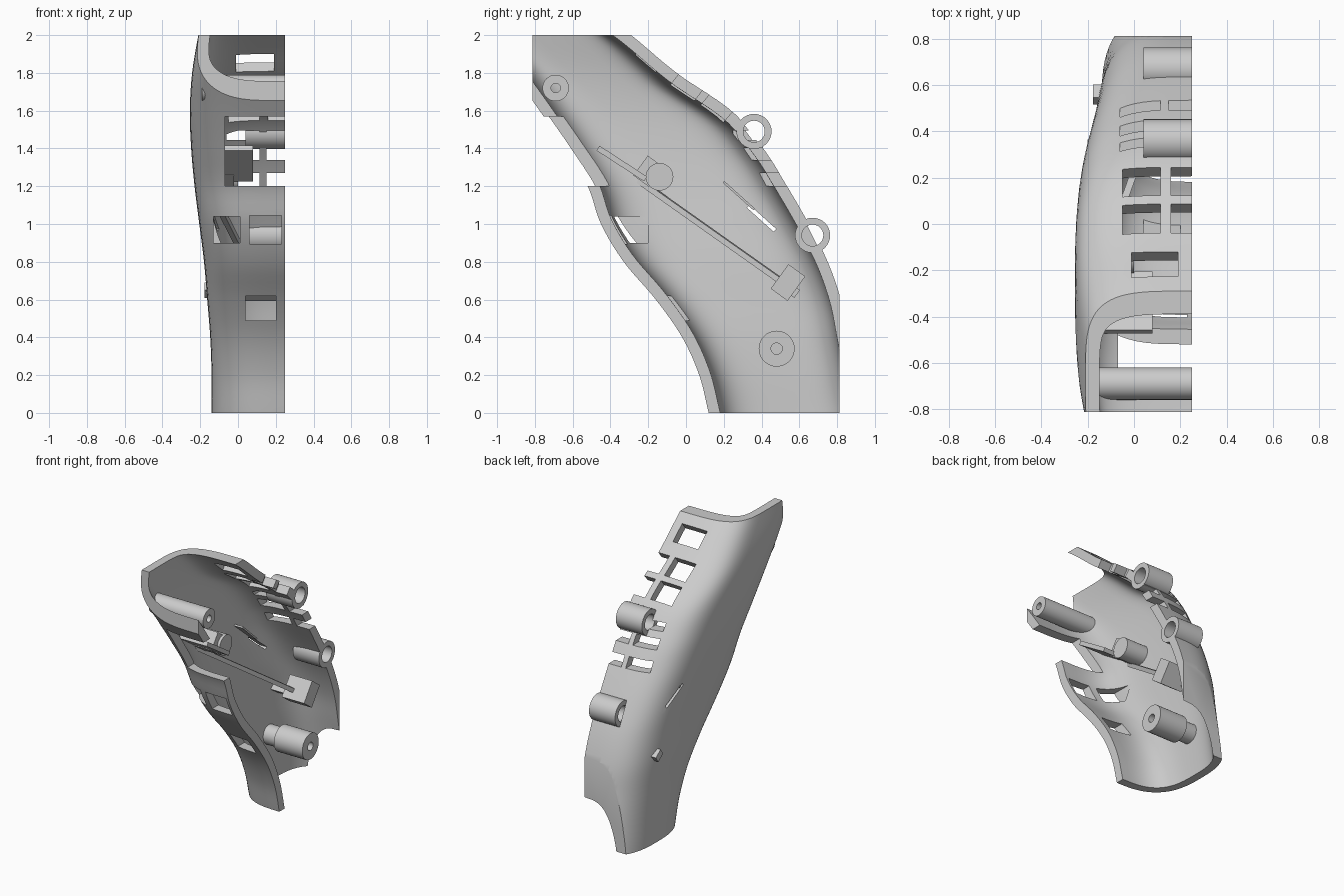
import bpy, bmesh
from math import sin, cos, pi, radians
from mathutils import Matrix, Vector

cube = bpy.data.objects.get("Cube")
if cube:
    bpy.data.objects.remove(cube)

grey = bpy.data.materials.new("plain_grey")
grey.use_nodes = True
grey.diffuse_color = (0.6, 0.6, 0.6, 1)
grey.node_tree.nodes["Principled BSDF"].inputs["Base Color"].default_value = (0.6, 0.6, 0.6, 1)

SEAM = 0.25


def finish(name, bm):
    mesh = bpy.data.meshes.new(name)
    bm.to_mesh(mesh)
    bm.free()
    mesh.materials.append(grey)
    ob = bpy.data.objects.new(name, mesh)
    bpy.context.collection.objects.link(ob)
    return ob


def activate(ob):
    bpy.ops.object.select_all(action="DESELECT")
    ob.select_set(True)
    bpy.context.view_layer.objects.active = ob


def smooth(ob):
    activate(ob)
    bpy.ops.object.shade_smooth_by_angle(angle=radians(35))


def box(name, x0, x1, y, z, along, across, tilt=0):
    """Box spanning x0..x1, its length tilted down towards the back."""
    bm = bmesh.new()
    m = (Matrix.Translation(((x0 + x1) / 2, y, z)) @ Matrix.Rotation(radians(-tilt), 4, "X")
         @ Matrix.Diagonal((x1 - x0, along, across, 1)))
    bmesh.ops.create_cube(bm, size=1, matrix=m)
    return finish(name, bm)


def tube(name, x0, x1, y, z, r, bore=0.0, sides=32):
    """Cylinder along x, hollow when a bore is given."""
    bm = bmesh.new()

    def ring(x, rad):
        return [bm.verts.new((x, y + rad * cos(2 * pi * k / sides), z + rad * sin(2 * pi * k / sides)))
                for k in range(sides)]

    loops = [ring(x0, r), ring(x1, r)]
    if bore:
        loops += [ring(x1, bore), ring(x0, bore)]
        loops.append(loops[0])
    else:
        bm.faces.new(loops[0])
        bm.faces.new(loops[1])
    for a, b in zip(loops, loops[1:]):
        for k in range(sides):
            n = (k + 1) % sides
            bm.faces.new((a[k], a[n], b[n], b[k]))
    bmesh.ops.recalc_face_normals(bm, faces=bm.faces)
    ob = finish(name, bm)
    if name != "cutter":
        smooth(ob)
    return ob


def beam(name, p, q, width):
    p, q = Vector(p), Vector(q)
    bm = bmesh.new()
    m = (Matrix.Translation((p + q) / 2) @ (q - p).to_track_quat("Y", "X").to_matrix().to_4x4()
         @ Matrix.Diagonal((width, (q - p).length, width, 1)))
    bmesh.ops.create_cube(bm, size=1, matrix=m)
    return finish(name, bm)


def boolean(ob, cutter, operation="DIFFERENCE"):
    activate(ob)
    mod = ob.modifiers.new("cut", "BOOLEAN")
    mod.operation, mod.solver, mod.object = operation, "EXACT", cutter
    bpy.ops.object.modifier_apply(modifier=mod.name)
    bpy.data.objects.remove(cutter)


def spline(vals, t):
    i = min(max(int(t), 1), len(vals) - 3)
    f = t - i
    a, b, c, d = vals[i - 1:i + 3]
    return 0.5 * (2 * b + (c - a) * f + (2 * a - 5 * b + 4 * c - d) * f ** 2
                  + (3 * b - a - 3 * c + d) * f ** 3)


# Half shell: rounded sections, stations every 0.2 in height starting at -0.2
FRONT = [.17, .12, .07, -.02, -.16, -.33, -.45, -.52, -.64, -.775, -.92, -1.07, -1.22]
BACK = [.96, .94, .90, .86, .82, .75, .65, .535, .41, .24, -.05, -.29, -.55]
SIDE = [-.14, -.14, -.14, -.147, -.163, -.18, -.205, -.23, -.248, -.255, -.243, -.21, -.17]
ROWS, COLS = 56, 40

bm = bmesh.new()
grid = []
for i in range(ROWS + 1):
    t = 0.6 + 10.8 * i / ROWS
    z = -0.2 + 0.2 * t
    f, b, s = (spline(v, t) for v in (FRONT, BACK, SIDE))
    power = 2 / (2.8 + 0.6 * z)
    row = [(SEAM + 0.08, f)]
    for j in range(COLS + 1):
        a = -pi / 2 + pi * j / COLS
        u = max(cos(a), 0) ** power
        v = abs(sin(a)) ** power * (1 if a > 0 else -1)
        row.append((SEAM - (SEAM - s) * u, (f + b) / 2 + (b - f) / 2 * v))
    row.append((SEAM + 0.08, b))
    grid.append([bm.verts.new((x, y, z)) for x, y in row])
for lo, hi in zip(grid, grid[1:]):
    for j in range(len(lo) - 1):
        bm.faces.new((lo[j], lo[j + 1], hi[j + 1], hi[j]))
shell = finish("shell", bm)
activate(shell)
wall = shell.modifiers.new("wall", "SOLIDIFY")
wall.thickness, wall.offset = 0.06, 1
bpy.ops.object.modifier_apply(modifier=wall.name)

# Trim to the seam, the two ends and the front and back openings
boolean(shell, box("cutter", -1, SEAM, 0, 1, 1.626, 2), "INTERSECT")

# Front windows
boolean(shell, box("cutter", -.07, .3, -.65, 1.385, .7, .37))
boolean(shell, box("cutter", -.13, .01, -.4, .97, .4, .14))
boolean(shell, box("cutter", .06, .23, -.4, .97, .4, .15))
boolean(shell, box("cutter", .04, .2, -.15, .555, .4, .13))

# Back vents, split by a narrow upright bar
boolean(shell, box("cutter", -.01, .19, -.175, 1.9, .14, .3, 38))
for x0, x1 in ((-.05, .115), (.16, .3)):
    boolean(shell, box("cutter", x0, x1, .02, 1.745, .15, .25, 38))
    boolean(shell, box("cutter", x0, x1, .185, 1.64, .15, .25, 40))
    for z, h in ((1.47, .05), (1.37, .065), (1.235, .07)):
        boolean(shell, box("cutter", x0 - .01, x1, .5, z, .5, h))

# Side slit and hinge bores
boolean(shell, box("cutter", -.35, -.08, .4, 1.03, .19, .02, 42))
HINGES = {"upper_hinge_ring": (.36, 1.49), "lower_hinge_ring": (.67, .94)}
for y, z in HINGES.values():
    boolean(shell, tube("cutter", .04, .3, y, z, .06))
smooth(shell)

for name, (y, z) in HINGES.items():
    tube(name, .04, SEAM, y, z, .093, .057)

# Screw bosses
tube("upper_boss", -.19, SEAM, -.69, 1.72, .07, .025)
tube("lower_boss_neck", -.11, .03, .48, .34, .07)
tube("lower_boss", .02, SEAM, .48, .34, .095, .03)

# Inner lever with its pivot, plate and end block
tube("pivot_peg", -.2, .0, -.14, 1.25, .073)
box("pivot_bracket", -.21, -.02, -.2, 1.28, .1, .13, 36)
box("guide_plate", -.2, .08, -.34, 1.32, .3, .03, 33)
beam("lever_rod", (-.17, -.25, 1.23), (.1, .5, .7), .03)
box("lever_block", .04, .22, .54, .69, .11, .16, 36)
box("block_support", -.178, .06, .56, .65, .07, .05, 36)
box("side_fin", -.2, -.1, .28, 1.15, .22, .012, 42)
